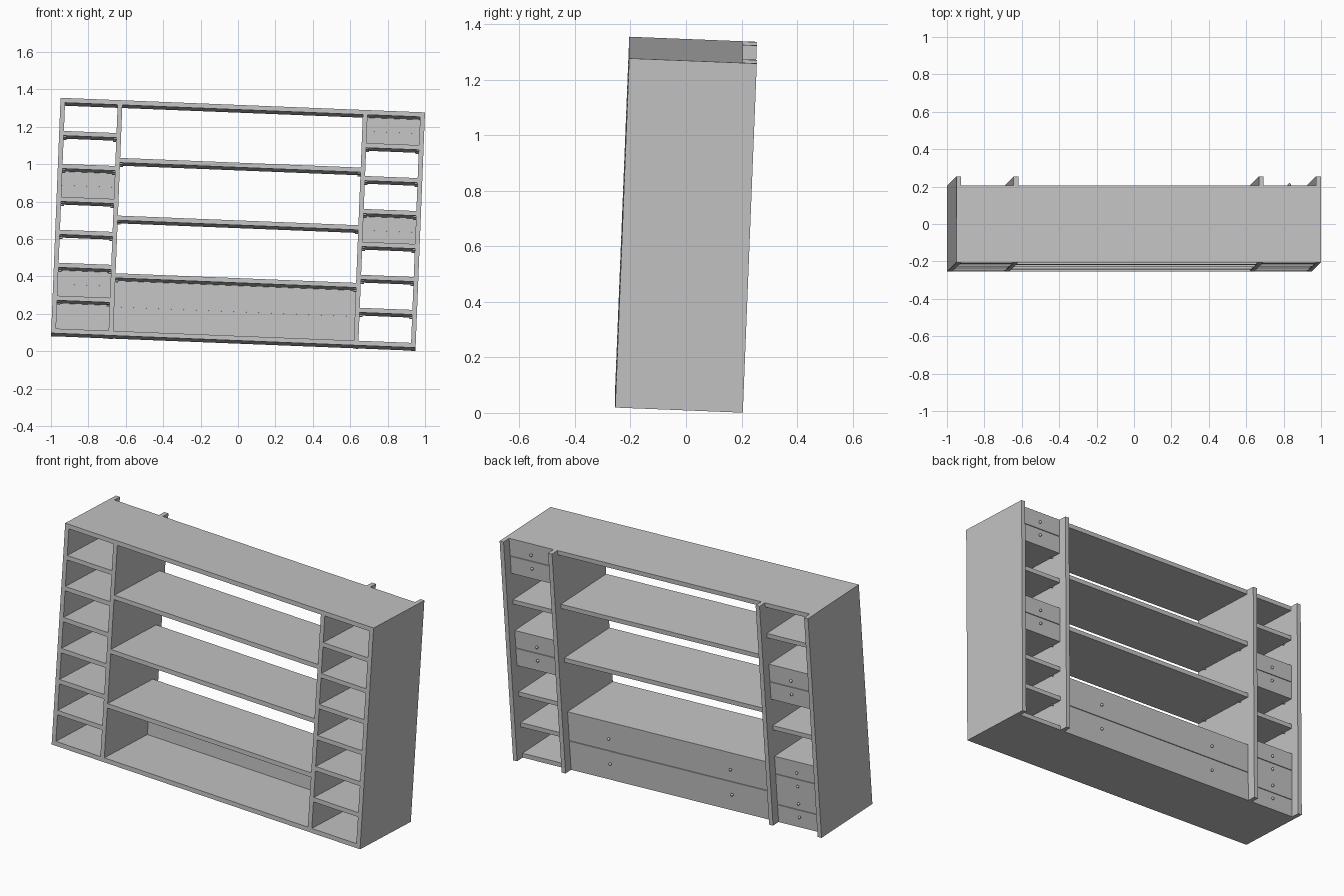
import bpy
import bmesh
from mathutils import Matrix, Vector, Euler

old = bpy.data.objects.get("Cube")
if old:
    bpy.data.objects.remove(old, do_unlink=True)

# Overall sizes, in the unit's own upright frame
HALF_W, HALF_H, T = 0.975, 0.63, 0.025
FRONT, BOARD_BACK, PANEL_BACK = -0.23, 0.18, 0.23
DIVIDER = 0.656
GAP = 0.004

# The whole unit leans slightly sideways and backwards
TILT = Matrix.Translation((0, 0, 0.678)) @ Euler((-0.04, 0.04, 0)).to_matrix().to_4x4()

grey = bpy.data.materials.new("plain grey")
grey.use_nodes = True
COLOUR = (0.55, 0.55, 0.55, 1)
grey.diffuse_color = COLOUR
grey.node_tree.nodes["Principled BSDF"].inputs["Base Color"].default_value = COLOUR


def finish(name, bm):
    mesh = bpy.data.meshes.new(name)
    bm.to_mesh(mesh)
    bm.free()
    mesh.materials.append(grey)
    obj = bpy.data.objects.new(name, mesh)
    obj.matrix_world = TILT
    bpy.context.collection.objects.link(obj)
    return obj


def box(name, low, high):
    low, high = Vector(low), Vector(high)
    bm = bmesh.new()
    place = Matrix.Translation((low + high) / 2) @ Matrix.Diagonal((*(high - low), 1))
    bmesh.ops.create_cube(bm, size=1, matrix=place)
    return finish(name, bm)


def knob(name, x, z):
    bm = bmesh.new()
    place = Matrix.Translation((x, BOARD_BACK + 0.008, z))
    bmesh.ops.create_uvsphere(bm, u_segments=12, v_segments=8, radius=0.008, matrix=place)
    for face in bm.faces:
        face.smooth = True
    return finish(name, bm)


def shelf_pins(name, x0, x1, z):
    # Four short pegs that carry a shelf
    bm = bmesh.new()
    for x in (x0 + 0.008, x1 - 0.008):
        for y in (FRONT + 0.06, BOARD_BACK - 0.06):
            place = Matrix.Translation((x, y, z - 0.004)) @ Matrix.Rotation(1.5708, 4, "Y")
            bmesh.ops.create_cone(bm, cap_ends=True, segments=8, radius1=0.005,
                                  radius2=0.005, depth=0.016, matrix=place)
    return finish(name, bm)


def bay(name, x0, x1, cells, closed, knob_xs):
    step = (2 * HALF_H - T) / cells
    # Evenly spaced boards, from bottom to top
    for i in range(cells + 1):
        z = -HALF_H + i * step
        box(f"{name}_shelf_{i}", (x0, FRONT, z), (x1, BOARD_BACK, z + T))
        if 0 < i < cells:
            shelf_pins(f"{name}_pins_{i}", x0, x1, z)
    # Pairs of drawer fronts close the chosen cells
    for i in closed:
        z0 = -HALF_H + i * step + T
        height = (step - T) / 2
        for k, part in enumerate(("lower", "upper")):
            low = z0 + k * height + (GAP / 2 if k else 0)
            high = z0 + (k + 1) * height - (0 if k else GAP / 2)
            label = f"{name}_{part}_drawer_{i}"
            box(label, (x0, BOARD_BACK - 0.02, low), (x1, BOARD_BACK, high))
            for n, x in enumerate(knob_xs):
                knob(f"{label}_knob_{n}", x, (low + high) / 2)
        # Thin strip behind the slot between the drawers
        mid = z0 + height
        box(f"{name}_drawer_rail_{i}", (x0, BOARD_BACK - 0.018, mid - GAP / 2),
            (x1, BOARD_BACK - 0.005, mid + GAP / 2))


# Upright panels, deeper than the boards
uprights = {"right_side": -HALF_W + T / 2, "right_divider": -DIVIDER,
            "left_divider": DIVIDER, "left_side": HALF_W - T / 2}
for name, x in uprights.items():
    box(name, (x - T / 2, FRONT, -HALF_H), (x + T / 2, PANEL_BACK, HALF_H))

# Three bays of shelves and drawers
inner, near, far = DIVIDER - T / 2, DIVIDER + T / 2, HALF_W - T
centre = (near + far) / 2
bay("right_bay", -far, -near, 7, (0, 1, 4), (-centre,))
bay("middle_bay", -inner, inner, 4, (0,), (-0.385, 0.385))
bay("left_bay", near, far, 7, (3, 6), (centre,))
